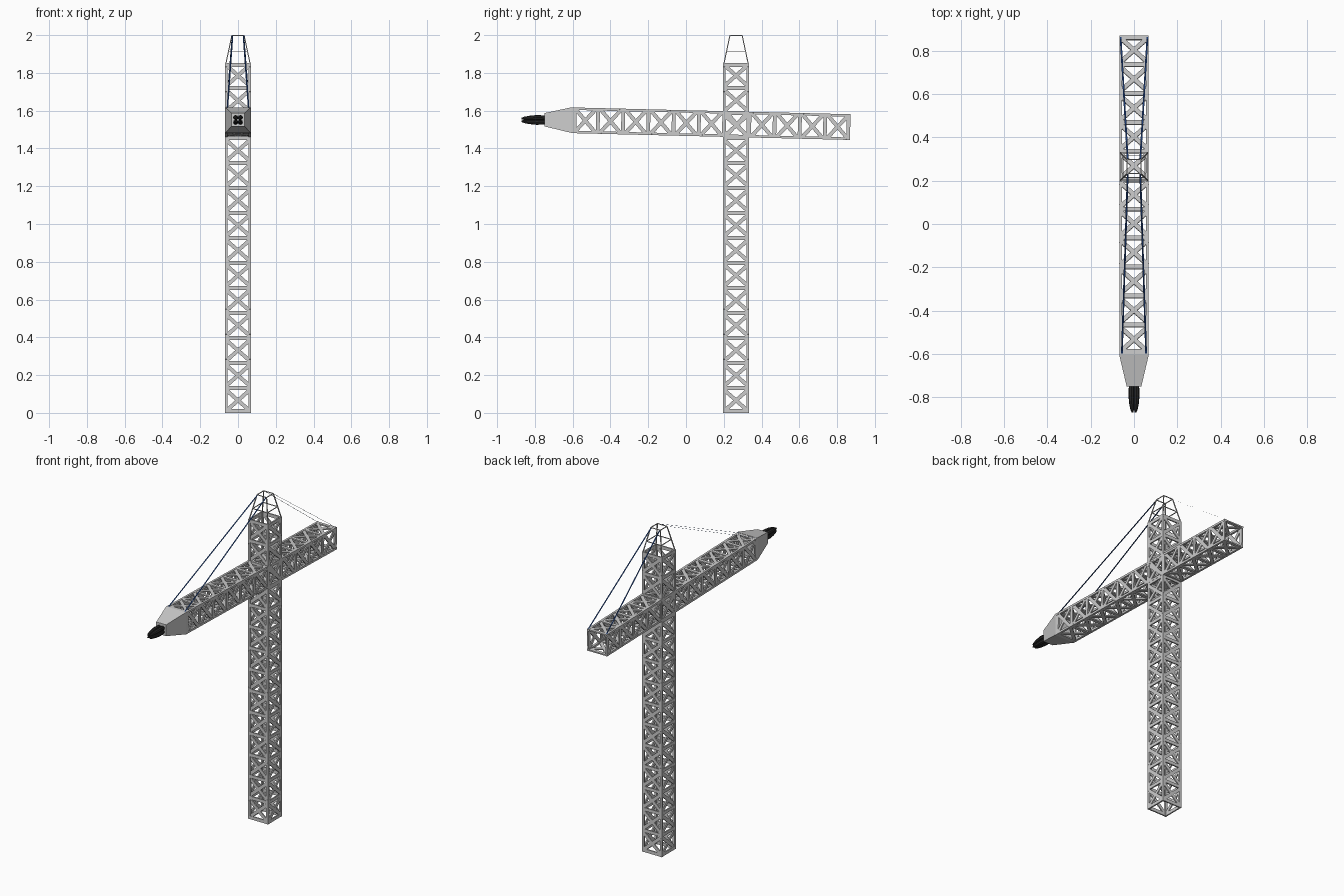
import bpy, bmesh, math
from mathutils import Vector, Matrix

if "Cube" in bpy.data.objects:
    bpy.data.objects.remove(bpy.data.objects["Cube"])

H = 0.068      # half width of the lattice section
POST = 0.013   # width of the corner posts
W = 0.02       # width of the flat brace strips
T = 0.008      # thickness of the strips


def bar(bm, a, b, width, thick, normal):
    """Box-shaped strip from a to b whose broad side faces the normal."""
    a, b = Vector(a), Vector(b)
    d = b - a
    x = d.normalized()
    n = Vector(normal)
    z = (n - x * n.dot(x)).normalized()
    y = z.cross(x)
    m = Matrix((x * d.length, y * width, z * thick)).transposed().to_4x4()
    m.translation = (a + b) / 2
    bmesh.ops.create_cube(bm, size=1, matrix=m)


def finish(bm, name, color=None):
    bmesh.ops.recalc_face_normals(bm, faces=bm.faces[:])
    me = bpy.data.meshes.new(name)
    bm.to_mesh(me)
    bm.free()
    ob = bpy.data.objects.new(name, me)
    bpy.context.collection.objects.link(ob)
    if color:
        mat = bpy.data.materials.new(name + "_paint")
        mat.diffuse_color = color
        mat.use_nodes = True
        mat.node_tree.nodes["Principled BSDF"].inputs["Base Color"].default_value = mat.diffuse_color
        me.materials.append(mat)
    return ob


def truss(name, bays, length):
    """Square lattice column along z made of four identical braced sides."""
    bm = bmesh.new()
    step = length / bays
    e = H - POST / 2
    yp = -H + T / 2 + 0.001
    for side in range(4):
        start = len(bm.verts)
        n = (0, -1, 0)
        bar(bm, (-e, -e, 0), (-e, -e, length), POST, POST, n)
        for i in range(bays + 1):
            z = min(max(i * step, W / 2), length - W / 2)
            bar(bm, (-e, yp, z), (e, yp, z), W, T, n)
        for i in range(bays):
            z0, z1 = i * step + 0.012, (i + 1) * step - 0.012
            for s in (-1, 1):
                bar(bm, (-s * e, yp, z0), (s * e, yp, z1), W, T * 0.9, n)
        bmesh.ops.rotate(bm, verts=bm.verts[:][start:], cent=(0, 0, 0),
                         matrix=Matrix.Rotation(side * math.pi / 2, 3, 'Z'))
    return finish(bm, name)


# Tower
TY = 0.265
tower = truss("tower_lattice", 14, 1.852)
tower.location = (0, TY, 0)

# Jib: the same lattice laid along y with a slight tilt
tilt = math.radians(1.4)
jib = truss("jib_lattice", 11, 1.47)
jib.matrix_world = (Matrix.Translation((0, -0.6, 1.549))
                    @ Matrix.Rotation(-math.pi / 2 - tilt, 4, 'X'))

# Tapered frame of thin rods on top of the tower
bm = bmesh.new()
TOP = 0.032


def cap_half(z):
    return H - 0.004 + (TOP - H + 0.004) * (z - 1.85) / 0.15


for k in range(4):
    r = Matrix.Rotation(k * math.pi / 2, 3, 'Z')

    def p(sx, z):
        h = cap_half(z)
        return r @ Vector((sx * h, -h, z)) + Vector((0, TY, 0))

    bar(bm, p(-1, 1.85), p(-1, 1.998), 0.005, 0.005, r @ Vector((0, -1, 0)))
    for z in (1.915, 1.998):
        bar(bm, p(-1, z), p(1, z), 0.004, 0.004, (0, 0, 1))
finish(bm, "tower_peak_frame")

# Closed tapered nose on the jib
bm = bmesh.new()
rings = []
for y, hx, zlo, zhi in ((-0.598, H, 1.482, 1.618), (-0.605, H, 1.482, 1.618),
                        (-0.75, 0.034, 1.517, 1.587)):
    rings.append([bm.verts.new(c) for c in
                  ((-hx, y, zlo), (hx, y, zlo), (hx, y, zhi), (-hx, y, zhi))])
for a, b in zip(rings, rings[1:]):
    for i in range(4):
        j = (i + 1) % 4
        bm.faces.new((a[i], a[j], b[j], b[i]))
bm.faces.new(rings[0])
bm.faces.new(rings[-1])
finish(bm, "jib_nose")

# Black gripper of four curved tapering fingers that touch along the middle
bm = bmesh.new()
for sx in (-1, 1):
    for sz in (-1, 1):
        prev = None
        for y, off, r in ((-0.745, 0.011, 0.0125), (-0.79, 0.0125, 0.0135), (-0.83, 0.0105, 0.0115),
                          (-0.858, 0.0085, 0.008), (-0.871, 0.007, 0.004)):
            c = Vector((sx * off, y, 1.551 + sz * off))
            ring = [bm.verts.new(c + Vector((math.cos(a) * r, 0, math.sin(a) * r)))
                    for a in (math.pi * k / 4 for k in range(8))]
            if prev:
                for i in range(8):
                    j = (i + 1) % 8
                    bm.faces.new((prev[i], prev[j], ring[j], ring[i]))
            else:
                bm.faces.new(ring)
            prev = ring
        bm.faces.new(prev)
finish(bm, "gripper_fingers", (0.02, 0.02, 0.02, 1))

# Flat stay cables from the peak to both ends of the jib
bm = bmesh.new()
for s in (-1, 1):
    for y0, x1, y1, z1 in ((TY - TOP, 0.056, -0.6, 1.616), (TY + TOP, 0.062, 0.866, 1.58)):
        w = 0.004
        bm.faces.new([bm.verts.new(c) for c in
                      ((s * 0.029 - w, y0, 1.998), (s * 0.029 + w, y0, 1.998),
                       (s * x1 + w, y1, z1), (s * x1 - w, y1, z1))])
finish(bm, "stay_cables", (0.01, 0.04, 0.16, 1))
